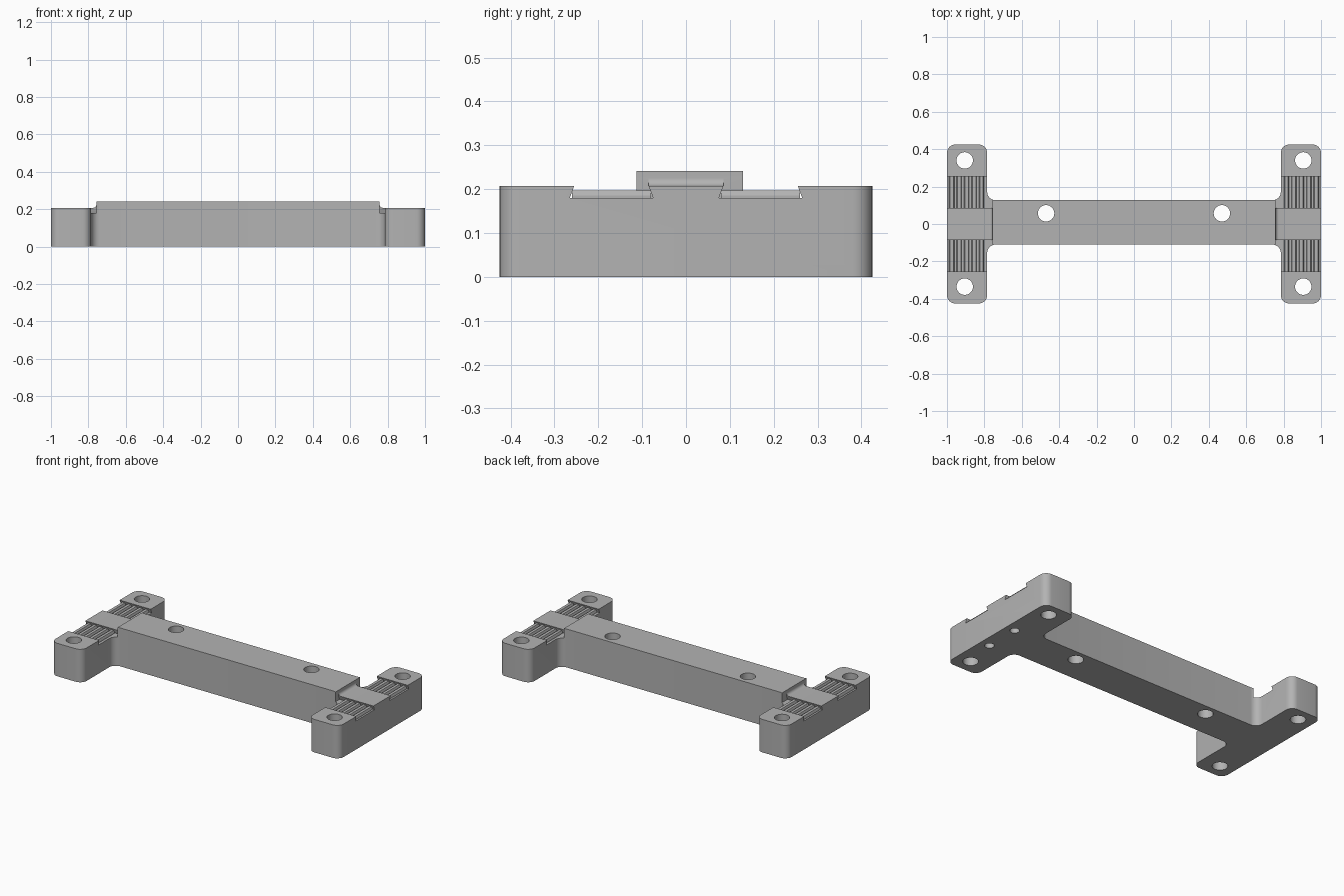
import bpy, bmesh, math
from mathutils import Vector

if "Cube" in bpy.data.objects:
    bpy.data.objects.remove(bpy.data.objects["Cube"], do_unlink=True)

grey = bpy.data.materials.new("plain_grey")
grey.use_nodes = True
COLOUR = (0.45, 0.45, 0.45, 1)
grey.diffuse_color = COLOUR
grey.node_tree.nodes["Principled BSDF"].inputs["Base Color"].default_value = COLOUR


def rounded(corners, steps=8):
    """Turn (x, y, radius) corners of a right-angled outline into arcs."""
    out = []
    for i, (x, y, r) in enumerate(corners):
        p = Vector((x, y))
        a = (Vector(corners[i - 1][:2]) - p).normalized()
        b = (Vector(corners[(i + 1) % len(corners)][:2]) - p).normalized()
        if r == 0:
            out.append(p)
            continue
        for k in range(steps + 1):
            t = math.pi / 2 * k / steps
            out.append(p + a * r * (1 - math.sin(t)) + b * r * (1 - math.cos(t)))
    return out


def prism(name, outline, place, start, end):
    """Sweep a flat outline from start to end; place maps (u, v, depth) to xyz."""
    bm = bmesh.new()
    face = bm.faces.new([bm.verts.new(place(u, v, start)) for u, v in outline])
    new = bmesh.ops.extrude_face_region(bm, geom=[face])["geom"]
    shift = Vector(place(0, 0, end)) - Vector(place(0, 0, start))
    bmesh.ops.translate(bm, vec=shift, verts=[g for g in new if isinstance(g, bmesh.types.BMVert)])
    bmesh.ops.recalc_face_normals(bm, faces=bm.faces)
    mesh = bpy.data.meshes.new(name)
    bm.to_mesh(mesh)
    bm.free()
    mesh.materials.append(grey)
    ob = bpy.data.objects.new(name, mesh)
    bpy.context.collection.objects.link(ob)
    return ob


def along_z(u, v, d):
    return (u, v, d)


def along_y(u, v, d):
    return (u, d, v)


def along_x(u, v, d):
    return (d, u, v)


def select_only(ob):
    bpy.ops.object.select_all(action='DESELECT')
    ob.select_set(True)
    bpy.context.view_layer.objects.active = ob


def cut(target, cutter):
    cutter.hide_render = True
    mod = target.modifiers.new("cut", 'BOOLEAN')
    mod.operation = 'DIFFERENCE'
    mod.solver = 'EXACT'
    mod.object = cutter
    select_only(target)
    bpy.ops.object.modifier_apply(modifier=mod.name)
    bpy.data.objects.remove(cutter, do_unlink=True)


def drill(target, x, y, r, bottom, top):
    ring = [(x + r * math.cos(math.tau * k / 32), y + r * math.sin(math.tau * k / 32)) for k in range(32)]
    cut(target, prism("drill", ring, along_z, bottom, top))


# H-shaped body: bar and two end feet
FOOT_Y, INNER, FRONT, BACK = 0.425, 0.785, -0.11, 0.127
OUT, FIL = 0.045, 0.045
right_half = [(INNER, FRONT, FIL), (INNER, -FOOT_Y, OUT), (1, -FOOT_Y, OUT),
              (1, FOOT_Y, OUT), (INNER, FOOT_Y, OUT), (INNER, BACK, FIL)]
left_half = [(-x, y, r) for x, y, r in reversed(right_half)]
body = prism("mount_body", rounded(right_half + left_half), along_z, 0, 0.241)

# Lower the feet, leaving a small fillet at the bar ends
STEP = 0.757
for side in (1, -1):
    step = rounded([(STEP, 0.3, 0), (STEP, 0.207, 0.018), (1.1, 0.207, 0), (1.1, 0.3, 0)])
    cut(body, prism("step_cutter", [(side * x, z) for x, z in step], along_y, -0.6, 0.6))

    # Dovetailed belt slots on either side of the middle
    for way in (1, -1):
        slot = [(0.075, 0.18), (0.265, 0.18), (0.255, 0.207), (0.255, 0.23), (0.085, 0.23), (0.085, 0.207)]
        cut(body, prism("slot_cutter", [(way * y, z) for y, z in slot], along_x, side * STEP, side * 1.1))

    # Screw holes through the feet and the bar
    for y in (0.34, -0.335):
        drill(body, side * 0.905, y, 0.044, -0.1, 0.4)
    drill(body, side * 0.47, 0.057, 0.044, -0.1, 0.4)

# Blind holes under one foot
for y in (0.085, -0.133):
    drill(body, 0.938, y, 0.027, -0.1, 0.1)

select_only(body)
bpy.ops.object.shade_smooth_by_angle(angle=math.radians(30))

# Belt teeth standing in the slots
for side, side_name in ((1, "left"), (-1, "right")):
    for way, way_name in ((1, "back"), (-1, "front")):
        for i in range(5):
            x = side * (0.815 + 0.04 * i)
            tooth = [(x - 0.014, 0.17), (x + 0.014, 0.17), (x + 0.014, 0.185),
                     (x + 0.009, 0.197), (x - 0.009, 0.197), (x - 0.014, 0.185)]
            prism(f"belt_tooth_{side_name}_{way_name}_{i + 1}", tooth, along_y, way * 0.08, way * 0.26)
